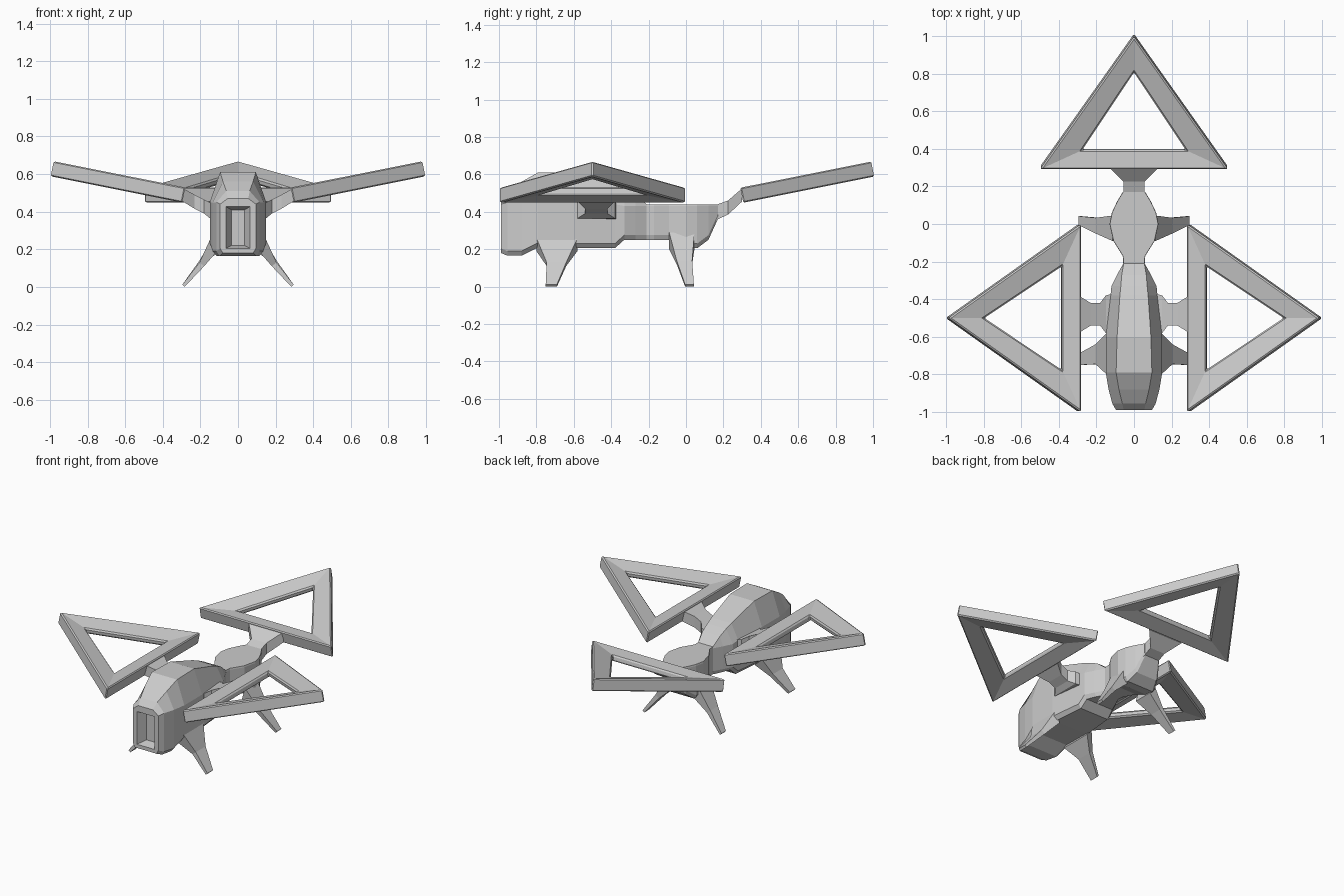
import bpy, bmesh, math
from mathutils import Matrix

if "Cube" in bpy.data.objects:
    bpy.data.objects.remove(bpy.data.objects["Cube"])


def loft(name, rings, closed=False, matrix=None):
    """Skin a list of equal-length point rings; cap the ends unless closed."""
    bm = bmesh.new()
    vs = [[bm.verts.new(p) for p in r] for r in rings]
    n, m = len(rings[0]), len(rings)
    for i in range(m if closed else m - 1):
        a, b = vs[i], vs[(i + 1) % m]
        for k in range(n):
            bm.faces.new((a[k], a[(k + 1) % n], b[(k + 1) % n], b[k]))
    if not closed:
        bm.faces.new(vs[0])
        bm.faces.new(vs[-1])
    if matrix:
        bm.transform(matrix)
    bmesh.ops.recalc_face_normals(bm, faces=bm.faces)
    me = bpy.data.meshes.new(name)
    bm.to_mesh(me)
    bm.free()
    ob = bpy.data.objects.new(name, me)
    bpy.context.collection.objects.link(ob)
    return ob


def mirror_x(ob):
    ob.modifiers.new("mirror", 'MIRROR').use_axis[0] = True


# Body: y, bottom z, shoulder z, top z, half width, top half width
def hull_ring(y, zb, zs, zt, w, wt):
    half = [(w * 0.85, zb), (w, zb + 0.025), (w, zs), (wt, zt)]
    return [(x, y, z) for x, z in half] + [(-x, y, z) for x, z in reversed(half)]


stations = [
    (-0.99, 0.18, 0.44, 0.47, 0.095, 0.055),
    (-0.955, 0.165, 0.45, 0.51, 0.115, 0.062),
    (-0.88, 0.165, 0.45, 0.56, 0.135, 0.08),
    (-0.79, 0.21, 0.45, 0.61, 0.15, 0.095),
    (-0.60, 0.205, 0.45, 0.61, 0.15, 0.09),
    (-0.38, 0.205, 0.44, 0.54, 0.125, 0.075),
    (-0.33, 0.25, 0.43, 0.52, 0.12, 0.07),
    (-0.27, 0.25, 0.43, 0.49, 0.09, 0.065),
    (-0.21, 0.25, 0.43, 0.44, 0.057, 0.055),
    (-0.17, 0.25, 0.43, 0.44, 0.06, 0.058),
    (-0.09, 0.25, 0.43, 0.44, 0.11, 0.108),
    (0.00, 0.21, 0.43, 0.44, 0.13, 0.128),
    (0.06, 0.205, 0.43, 0.44, 0.118, 0.116),
    (0.12, 0.25, 0.43, 0.44, 0.09, 0.088),
    (0.17, 0.36, 0.43, 0.44, 0.06, 0.058),
]
body = loft("body", [hull_ring(*s) for s in stations])


# Tapered recess in the nose
def rect(y, w, z0, z1):
    return [(-w, y, z0), (w, y, z0), (w, y, z1), (-w, y, z1)]


cutter = loft("nose_recess_cutter", [rect(-1.03, 0.078, 0.19, 0.442),
                                     rect(-0.99, 0.065, 0.205, 0.427),
                                     rect(-0.93, 0.035, 0.22, 0.41)])
cutter.hide_render = True
cutter.hide_viewport = True
cut = body.modifiers.new("recess", 'BOOLEAN')
cut.operation = 'DIFFERENCE'
cut.solver = 'EXACT'
cut.object = cutter

# Triangular wing frames, thinner toward the opening, tilted upward
L, T, D = 0.72, 0.085, 0.025
outer = [(0, -0.5), (L, 0), (0, 0.5)]
inner = [(0.1, -0.275), (0.52, 0), (0.1, 0.275)]
frame = [[(*o, 0), (*o, -T), (*i, -T + D), (*i, -D)] for o, i in zip(outer, inner)]
tilt = Matrix.Rotation(math.radians(-11.3), 4, 'Y')


def wing(name, x, y, turn):
    m = Matrix.Translation((x, y, 0.53)) @ Matrix.Rotation(turn, 4, 'Z') @ tilt
    ob = loft(name, frame, True, m)
    bev = ob.modifiers.new("edge", 'BEVEL')
    bev.width, bev.segments = 0.008, 1
    bev.limit_method, bev.angle_limit = 'ANGLE', math.radians(35)
    return ob


wing("right_wing", 0.28, -0.5, 0)
wing("left_wing", -0.28, -0.5, math.pi)
wing("rear_wing", 0, 0.29, math.pi / 2)


# Flared struts joining the wings to the body
side = [(0.11, 0.11, 0.36, 0.44), (0.15, 0.1, 0.365, 0.45),
        (0.18, 0.06, 0.39, 0.465), (0.23, 0.06, 0.415, 0.49), (0.295, 0.1, 0.455, 0.525)]
mirror_x(loft("side_wing_strut", [
    [(x, -0.48 - h, a), (x, -0.48 + h, a), (x, -0.48 + h, b), (x, -0.48 - h, b)]
    for x, h, a, b in side]))
rear = [(0.12, 0.08, 0.30, 0.44), (0.17, 0.056, 0.36, 0.44),
        (0.225, 0.056, 0.385, 0.46), (0.30, 0.13, 0.455, 0.525)]
loft("rear_wing_strut", [rect(*s) for s in rear])


# Splayed legs: front y, back y, outer (x, z), inner (x, z)
def leg(name, sections):
    mirror_x(loft(name, [
        [(o[0], y0, o[1]), (o[0], y1, o[1]), (i[0], y1, i[1]), (i[0], y0, i[1])]
        for y0, y1, o, i in sections]))


leg("front_leg", [(-0.80, -0.58, (0.145, 0.26), (0.11, 0.19)),
                  (-0.745, -0.64, (0.205, 0.13), (0.18, 0.11)),
                  (-0.75, -0.69, (0.296, 0.012), (0.284, 0.0))])
leg("rear_leg", [(-0.09, 0.045, (0.115, 0.29), (0.09, 0.20)),
                 (-0.05, 0.033, (0.205, 0.14), (0.18, 0.12)),
                 (-0.005, 0.042, (0.296, 0.012), (0.284, 0.0))])
